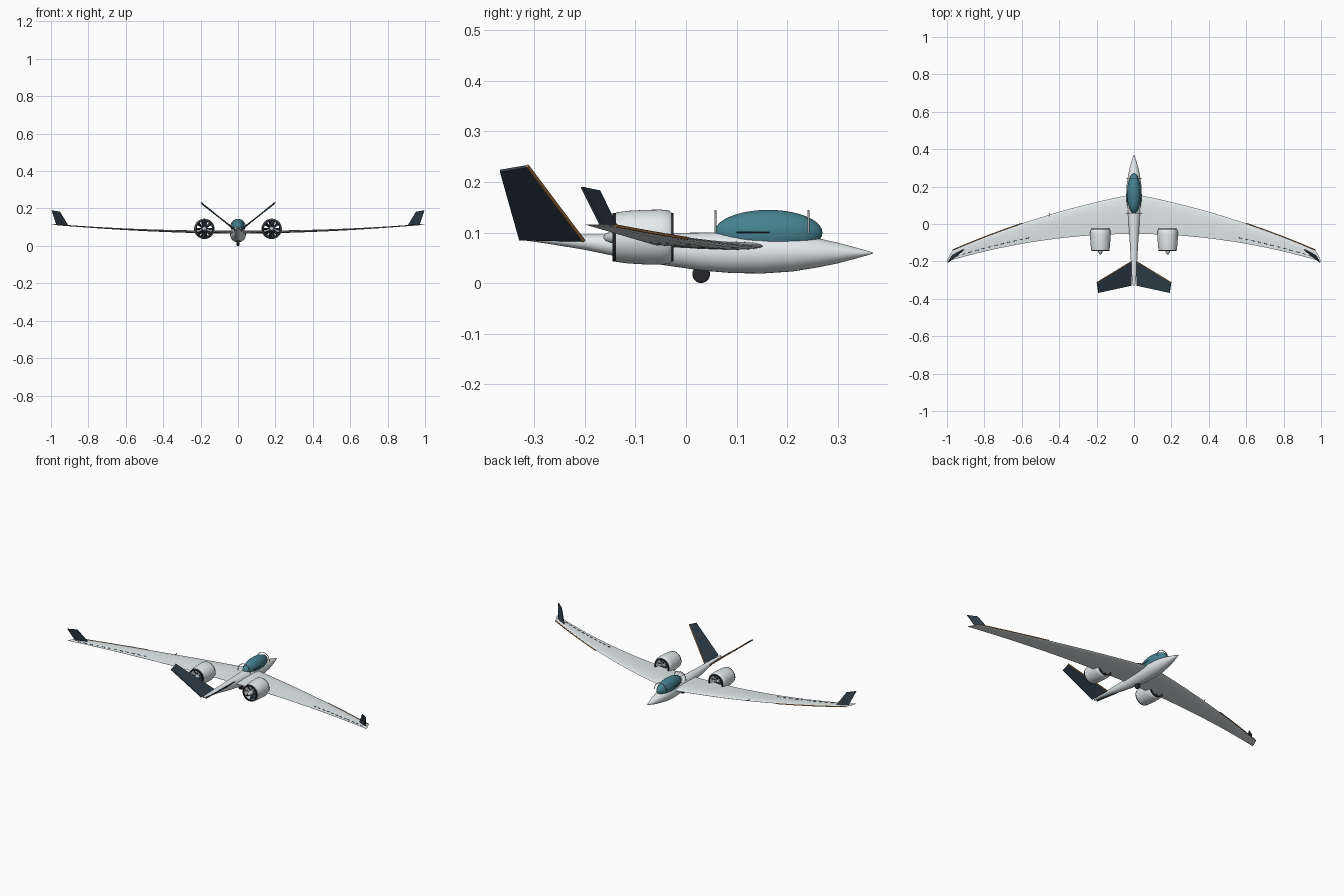
import bpy, bmesh, math
from mathutils import Vector, Matrix

if "Cube" in bpy.data.objects:
    bpy.data.objects.remove(bpy.data.objects["Cube"])


def material(name, col):
    m = bpy.data.materials.new(name)
    m.diffuse_color = (*col, 1)
    m.use_nodes = True
    m.node_tree.nodes["Principled BSDF"].inputs["Base Color"].default_value = m.diffuse_color
    return m


WHITE = material("pale_paint", (0.78, 0.83, 0.85))
DARK = material("dark_carbon", (0.03, 0.05, 0.07))
BLACK = material("rubber", (0.02, 0.02, 0.025))
TEAL = material("canopy_glass", (0.06, 0.22, 0.28))
ORANGE = material("edge_strip", (0.45, 0.22, 0.07))
GREY = material("metal", (0.55, 0.57, 0.6))


def finish(bm, name, mat, angle=40):
    bmesh.ops.recalc_face_normals(bm, faces=bm.faces)
    me = bpy.data.meshes.new(name)
    bm.to_mesh(me)
    bm.free()
    ob = bpy.data.objects.new(name, me)
    bpy.context.collection.objects.link(ob)
    me.materials.append(mat)
    bpy.ops.object.select_all(action='DESELECT')
    ob.select_set(True)
    bpy.context.view_layer.objects.active = ob
    bpy.ops.object.shade_smooth_by_angle(angle=math.radians(angle))
    return ob


def loft(name, rings, mat, closed=False, angle=40):
    bm = bmesh.new()
    vs = [[bm.verts.new(p) for p in r] for r in rings]
    n = len(rings[0])
    pairs = list(zip(vs, vs[1:])) + ([(vs[-1], vs[0])] if closed else [])
    for a, b in pairs:
        for i in range(n):
            j = (i + 1) % n
            bm.faces.new((a[i], a[j], b[j], b[i]))
    if not closed:
        bm.faces.new(vs[0])
        bm.faces.new(vs[-1])
    return finish(bm, name, mat, angle)


def ring_y(x, y, z, rx, rz, n=32):
    return [(x + rx * math.cos(2 * math.pi * i / n), y,
             z + rz * math.sin(2 * math.pi * i / n)) for i in range(n)]


def revolve(name, x, z, profile, mat, closed=False):
    return loft(name, [ring_y(x, y, z, r, r, 48) for y, r in profile], mat, closed)


def ellipsoid(name, loc, size, mat):
    bm = bmesh.new()
    bmesh.ops.create_uvsphere(bm, u_segments=32, v_segments=20, radius=1,
                              matrix=Matrix.Translation(loc) @ Matrix.Diagonal((*size, 1)))
    return finish(bm, name, mat)


def plate(name, pts, thick, mat):
    # flat panel of given thickness from a planar outline
    p = [Vector(q) for q in pts]
    nrm = (p[1] - p[0]).cross(p[3] - p[0]).normalized() * thick / 2
    return loft(name, [[q - nrm for q in p], [q + nrm for q in p]], mat, angle=20)


def tube(name, pts, r, mat):
    cu = bpy.data.curves.new(name, 'CURVE')
    cu.dimensions = '3D'
    cu.bevel_depth = r
    cu.bevel_resolution = 2
    cu.use_fill_caps = True
    sp = cu.splines.new('POLY')
    sp.points.add(len(pts) - 1)
    for q, c in zip(sp.points, pts):
        q.co = (*c, 1)
    ob = bpy.data.objects.new(name, cu)
    bpy.context.collection.objects.link(ob)
    cu.materials.append(mat)


# fuselage: y, bottom z, top z, half width
stations = [(.37, .0585, .0605, .001), (.355, .054, .065, .007), (.33, .047, .072, .015),
            (.30, .039, .080, .023), (.26, .031, .089, .032), (.21, .023, .097, .039),
            (.15, .019, .101, .042), (.09, .020, .101, .040), (.03, .025, .100, .034),
            (-.04, .035, .099, .027), (-.11, .047, .097, .022), (-.20, .066, .096, .017),
            (-.28, .079, .094, .012), (-.33, .086, .092, .006)]
loft("fuselage", [ring_y(0, y, (b + t) / 2, w, (t - b) / 2) for y, b, t, w in stations], WHITE)

# canopy, its sill lines and hoops
ellipsoid("canopy", (0, .163, .100), (.037, .107, .045), TEAL)
for y in (.058, .242):
    tube("canopy_hoop", [(.041 * math.cos(a), y, .098 + .045 * math.sin(a))
                         for a in [math.pi * i / 16 for i in range(17)]], .002, GREY)
for s in (-1, 1):
    tube("canopy_sill", [(s * .037, .10, .101), (s * .038, .165, .101)], .0015, DARK)


# wing planform helpers
def lead(x): return .16 - .187 * x - .126 * x * x
def trail(x): return -.053 - .147 * x * x
def height(x): return .073 + .043 * x * x


def airfoil(x, le, te):
    c = le - te
    t = .075 * c
    prof = [(0, 0), (.02, .35), (.1, .75), (.3, 1), (.6, .7), (.85, .3), (1, .04)]
    up = [(x, le - u * c, height(abs(x)) + h * t * .6) for u, h in prof]
    lo = [(x, le - u * c, height(abs(x)) - h * t * .5) for u, h in prof[:0:-1]]
    return up + lo


span = [-.985, -.97] + [-.97 + .97 * i / 14 for i in range(1, 28 + 0)] + [.97, .985]
rings = [airfoil(x, lead(abs(x)) if abs(x) < .98 else -.165, trail(abs(x))) for x in span]
tips = [airfoil(s * .997, -.192, -.2) for s in (-1, 1)]
loft("wing", [tips[0]] + rings + [tips[1]], WHITE, angle=50)

for s in (-1, 1):
    # leading edge strip and aileron hinge line
    tube("wing_edge_strip", [(s * x, lead(x) + .001, height(x)) for x in (.6, .7, .8, .9, .97)], .003, ORANGE)
    for i in range(12):
        x = .56 + i * .034
        c = lead(x) - trail(x)
        y = trail(x) + .22 * c
        z = height(x) + .03 * c * .75
        tube("aileron_hinge", [(s * x, y, z), (s * (x + .018), y - .004, z + .001)], .0015, DARK)

    # winglet
    plate("winglet", [(s * .91, -.137, .112), (s * .97, -.167, .112),
                      (s * .996, -.206, .190), (s * .952, -.172, .183)], .005, DARK)

    # V tail fin with edge strip
    plate("tail_fin", [(s * .014, -.203, .084), (s * .014, -.33, .087),
                       (s * .19, -.368, .222), (s * .197, -.315, .231)], .006, DARK)
    tube("tail_edge_strip", [(s * .016, -.203, .084), (s * .198, -.314, .232)], .0035, ORANGE)

    # ducted fan nacelle: cowl, dark lips, blades and hub
    X, Z = s * .18, .091
    revolve("nacelle", X, Z, [(-.138, .049), (-.115, .052), (-.08, .054), (-.05, .0545),
                              (-.034, .053), (-.029, .049), (-.029, .043), (-.08, .042),
                              (-.138, .044)], WHITE, True)
    for name, y0, y1 in (("nacelle_front_lip", -.031, -.025), ("nacelle_rear_lip", -.145, -.137)):
        revolve(name, X, Z, [(y0, .048), (y1, .048), (y1, .041), (y0, .041)], BLACK, True)
    for y, count in ((-.055, 10), (-.125, 8)):
        for i in range(count):
            a = 2 * math.pi * i / count
            d = Vector((math.cos(a), 0, math.sin(a)))
            e = Vector((-math.sin(a), 0, math.cos(a)))
            c = Vector((X, y, Z))
            f = Vector((0, .008, 0))
            plate("fan_blade", [c + d * .008 - e * .003 - f, c + d * .043 - e * .005 - f,
                                c + d * .043 + e * .005 + f, c + d * .008 + e * .003 + f], .002, DARK)
    revolve("fan_hub", X, Z, [(-.163, .002), (-.160, .007), (-.150, .011), (-.12, .014),
                              (-.06, .014), (-.045, .009), (-.038, .002)], GREY)

# main wheel
bm = bmesh.new()
bmesh.ops.create_cone(bm, cap_ends=True, segments=32, radius1=.0175, radius2=.0175, depth=.014,
                      matrix=Matrix.Translation((0, .03, .0178)) @ Matrix.Rotation(math.pi / 2, 4, 'Y'))
wheel = finish(bm, "main_wheel", BLACK)
bev = wheel.modifiers.new("round", 'BEVEL')
bev.width = .003
bev.segments = 2

# pitot probe on the left wing
tube("pitot_probe", [(-.45, .03, .084), (-.45, .06, .086)], .002, DARK)
